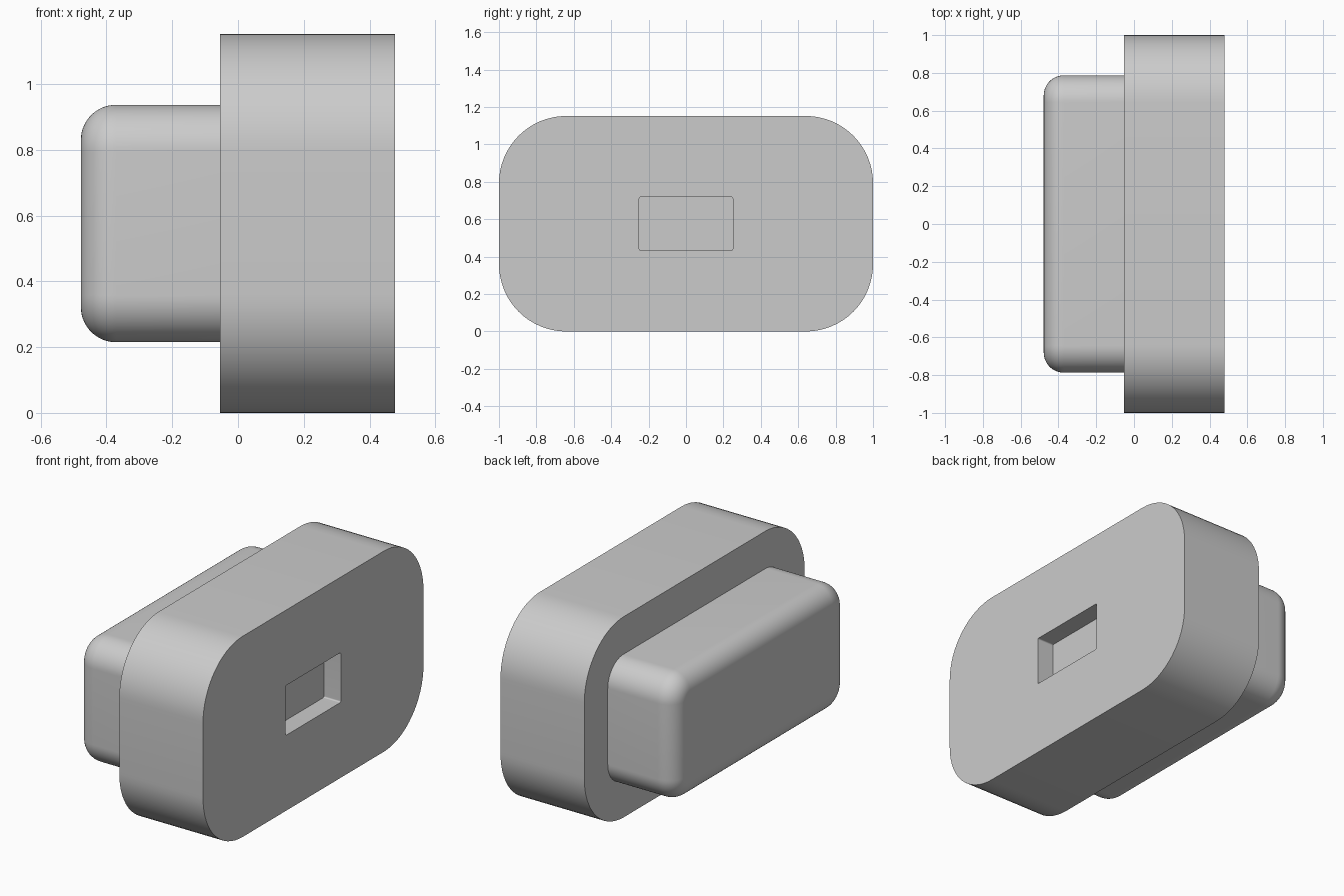
import bpy, bmesh
from math import sin, cos, pi, radians

if "Cube" in bpy.data.objects:
    bpy.data.objects.remove(bpy.data.objects["Cube"])

GREY = (0.6, 0.6, 0.6, 1)
grey = bpy.data.materials.new("plain grey")
grey.use_nodes = True
grey.diffuse_color = GREY
grey.node_tree.nodes["Principled BSDF"].inputs["Base Color"].default_value = GREY

MID_Z = 0.576
STEPS = 16


def rounded_ring(bm, x, half_y, half_z, radius):
    """Rounded rectangle of vertices in the plane at x."""
    verts = []
    for corner, (sy, sz) in enumerate([(1, 1), (-1, 1), (-1, -1), (1, -1)]):
        for i in range(STEPS + 1):
            a = (corner + i / STEPS) * pi / 2
            verts.append(bm.verts.new((x, sy * (half_y - radius) + radius * cos(a),
                                       MID_Z + sz * (half_z - radius) + radius * sin(a))))
    return verts


def loft(name, sections):
    """Skin a run of rounded rectangles and cap both ends."""
    bm = bmesh.new()
    rings = [rounded_ring(bm, *s) for s in sections]
    for a, b in zip(rings, rings[1:]):
        for i in range(len(a)):
            j = (i + 1) % len(a)
            bm.faces.new((a[i], a[j], b[j], b[i]))
    bm.faces.new(rings[0])
    bm.faces.new(rings[-1])
    bmesh.ops.recalc_face_normals(bm, faces=bm.faces)
    mesh = bpy.data.meshes.new(name)
    bm.to_mesh(mesh)
    bm.free()
    mesh.materials.append(grey)
    obj = bpy.data.objects.new(name, mesh)
    bpy.context.collection.objects.link(obj)
    bpy.ops.object.select_all(action="DESELECT")
    obj.select_set(True)
    bpy.context.view_layer.objects.active = obj
    bpy.ops.object.shade_smooth_by_angle(angle=radians(30))
    return obj


# Main block with a shallow rectangular pocket in its outer face
BACK, FACE = -0.054, 0.478
block = (1.0, MID_Z, 0.36)
pocket = (0.25, 0.143, 0.008)
loft("body_block", [(BACK, *block), (FACE, *block),
                    (FACE, *pocket), (FACE - 0.107, *pocket)])

# Narrower plug with a rounded front edge
HALF_Y, HALF_Z, CORNER, FILLET = 0.787, 0.361, 0.143, 0.107
plug = [(BACK + 0.01, HALF_Y, HALF_Z, CORNER)]
for i in range(STEPS + 1):
    a = i / STEPS * pi / 2
    inset = FILLET * (1 - cos(a))
    plug.append((-FACE + FILLET * (1 - sin(a)),
                 HALF_Y - inset, HALF_Z - inset, CORNER - inset))
loft("rounded_plug", plug)
